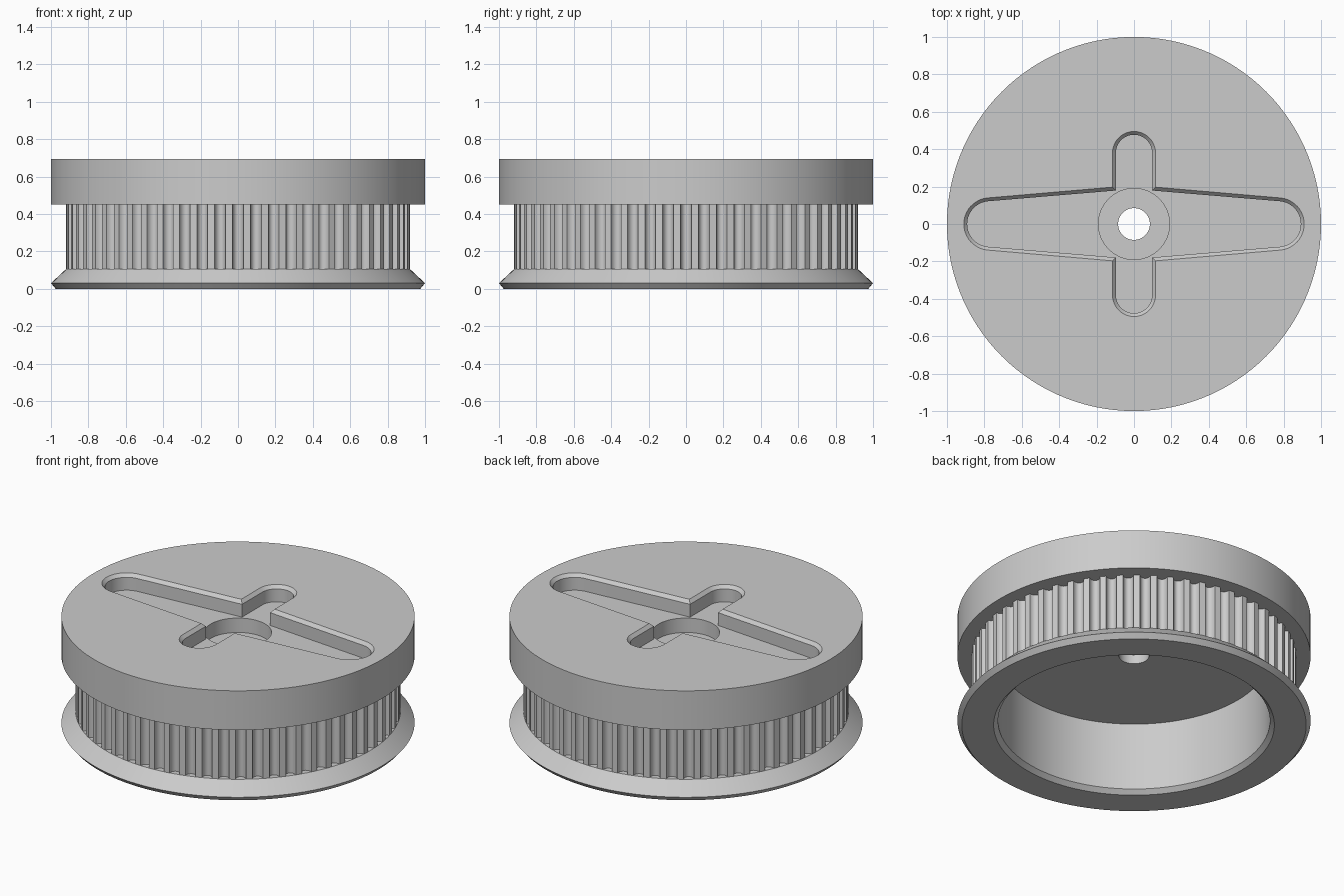
import bpy, bmesh
from math import sin, cos, pi, radians

SEGMENTS = 120
TEETH = 60

cube = bpy.data.objects.get("Cube")
if cube:
    bpy.data.objects.remove(cube, do_unlink=True)

grey = bpy.data.materials.new("light grey plastic")
grey.use_nodes = True
grey.diffuse_color = (0.6, 0.6, 0.6, 1)
grey.node_tree.nodes["Principled BSDF"].inputs["Base Color"].default_value = (0.6, 0.6, 0.6, 1)


def circle(radius, n=SEGMENTS):
    return [(radius * cos(2 * pi * i / n), radius * sin(2 * pi * i / n)) for i in range(n)]


def loft(name, levels, capped):
    """Join stacked outlines, each given as (points, z), with quads."""
    bm = bmesh.new()
    rings = [[bm.verts.new((x, y, z)) for x, y in pts] for pts, z in levels]
    for low, high in zip(rings, rings[1:]):
        n = len(low)
        for i in range(n):
            j = (i + 1) % n
            bm.faces.new((low[i], low[j], high[j], high[i]))
    if capped:
        bm.faces.new(rings[0][::-1])
        bm.faces.new(rings[-1])
    mesh = bpy.data.meshes.new(name)
    bm.to_mesh(mesh)
    bm.free()
    mesh.materials.append(grey)
    obj = bpy.data.objects.new(name, mesh)
    bpy.context.collection.objects.link(obj)
    return obj


def activate(obj):
    bpy.ops.object.select_all(action='DESELECT')
    obj.select_set(True)
    bpy.context.view_layer.objects.active = obj


def cut(obj, cutter):
    activate(obj)
    mod = obj.modifiers.new("cut", 'BOOLEAN')
    mod.operation = 'DIFFERENCE'
    mod.solver = 'EXACT'
    mod.object = cutter
    bpy.ops.object.modifier_apply(modifier=mod.name)
    bpy.data.objects.remove(cutter, do_unlink=True)


def cross_outline(inset):
    """Two tapered long arms and two straight short arms with round ends."""
    quarter = []
    for i in range(11):
        a = radians(85.4) * i / 10
        quarter.append((0.77 + (0.14 - inset) * cos(a), (0.14 - inset) * sin(a)))
    quarter.append((0.115 - inset, 0.197 - inset))
    for i in range(11):
        a = pi / 2 * i / 10
        quarter.append(((0.115 - inset) * cos(a), 0.38 + (0.115 - inset) * sin(a)))
    half = quarter + [(-x, y) for x, y in quarter[-2:0:-1]]
    return half + [(-x, -y) for x, y in half]


def toothed_outline(radius, depth, half_width):
    """Round-bottomed belt grooves around a circle."""
    points = []
    for t in range(TEETH):
        middle = 2 * pi * t / TEETH
        for i in range(9):
            a = pi * i / 8
            turn = middle - half_width * cos(a) / radius
            r = radius - depth * sin(a)
            points.append((r * cos(turn), r * sin(turn)))
    return points


# Lower flange with its chamfered rim and the open bore above it
flange_profile = [(0.86, 0.105), (0.92, 0.105), (1, 0.03), (0.975, 0),
                  (0.795, 0), (0.77, 0.026), (0.77, 0.45)]
flange = loft("lower_flange_and_bore", [(circle(r), z) for r, z in flange_profile[::-1]], False)

# Belt teeth
teeth = toothed_outline(0.92, 0.037, 0.03)
belt = loft("belt_teeth", [(teeth, 0.105), (teeth, 0.45)], False)

# Top disc with cross recess, hub pocket and shaft hole
disc = loft("top_disc", [(circle(1), 0.45), (circle(1), 0.695)], True)
inner, outer = cross_outline(0.018), cross_outline(0)
cut(disc, loft("recess_cutter", [(inner, 0.595), (inner, 0.675), (outer, 0.695), (outer, 0.8)], True))
cut(disc, loft("hub_cutter", [(circle(0.19, 64), 0.505), (circle(0.19, 64), 0.64)], True))
cut(disc, loft("shaft_cutter", [(circle(0.085, 48), 0.3), (circle(0.085, 48), 0.64)], True))

# Consistent normals and smooth shading with sharp edges
for obj in (flange, belt, disc):
    bm = bmesh.new()
    bm.from_mesh(obj.data)
    if obj is disc:
        bmesh.ops.recalc_face_normals(bm, faces=bm.faces)
    elif obj is flange:
        # the profile runs from the bore outwards, so its faces must look away from the solid
        probe = max(bm.faces, key=lambda f: f.calc_center_median().xy.length)
        center = probe.calc_center_median()
        if probe.normal.xy.dot(center.xy) < 0:
            bmesh.ops.reverse_faces(bm, faces=bm.faces)
    bm.to_mesh(obj.data)
    bm.free()
    activate(obj)
    bpy.ops.object.shade_smooth_by_angle(angle=radians(30))
